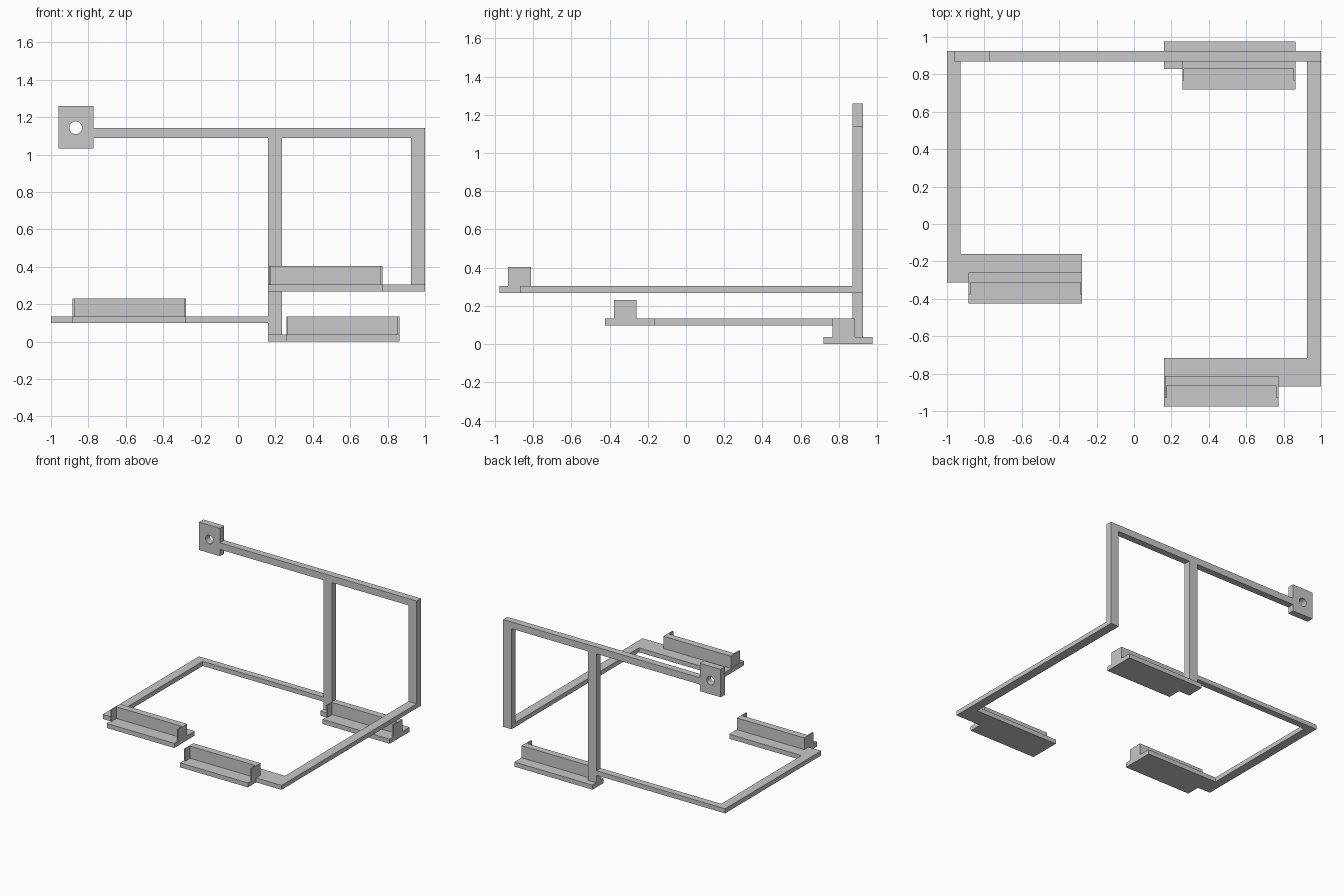
import bpy
import bmesh
from mathutils import Vector

cube = bpy.data.objects.get("Cube")
if cube:
    bpy.data.objects.remove(cube, do_unlink=True)

grey = bpy.data.materials.new("light grey")
grey.use_nodes = True
colour = (0.58, 0.58, 0.58, 1)
grey.diffuse_color = colour
grey.node_tree.nodes["Principled BSDF"].inputs["Base Color"].default_value = colour


def prism(name, outline, low, high, upright=False):
    """Extrude an outline: plan (x, y) along z, or upright (x, z) along y."""
    bm = bmesh.new()
    verts = [bm.verts.new((a, low, b) if upright else (a, b, low)) for a, b in outline]
    face = bm.faces.new(verts)
    depth = high - low
    shift = Vector((0, depth, 0)) if upright else Vector((0, 0, depth))
    grown = bmesh.ops.extrude_face_region(bm, geom=[face])["geom"]
    bmesh.ops.translate(bm, vec=shift,
                        verts=[g for g in grown if isinstance(g, bmesh.types.BMVert)])
    bmesh.ops.recalc_face_normals(bm, faces=bm.faces)
    mesh = bpy.data.meshes.new(name)
    bm.to_mesh(mesh)
    bm.free()
    mesh.materials.append(grey)
    obj = bpy.data.objects.new(name, mesh)
    bpy.context.collection.objects.link(obj)
    return obj


def rect(a0, a1, b0, b1):
    return [(a0, b0), (a1, b0), (a1, b1), (a0, b1)]


def holder(name, x0, x1, back, low, high):
    """Upright wall with a thin forward tab at each end."""
    wall, tab, thin = back - 0.055, back - 0.118, 0.01
    prism(name, [(x0, back), (x0, tab), (x0 + thin, tab), (x0 + thin, wall),
                 (x1 - thin, wall), (x1 - thin, tab), (x1, tab), (x1, back)], low, high)


# Upright frame at the back
BACK0, BACK1 = 0.87, 0.925
prism("upper_frame", [(-0.772, 1.087), (0.925, 1.087), (0.925, 0.268), (1, 0.268),
                      (1, 1.142), (-0.772, 1.142)], BACK0, BACK1, True)
prism("centre_post", rect(0.16, 0.236, 0.037, 1.087), BACK0, BACK1, True)

# Flat arms ending in trays
prism("left_arm", [(1, BACK0), (0.925, BACK0), (0.925, -0.717), (0.16, -0.717),
                   (0.16, -0.975), (0.772, -0.975), (0.772, -0.868), (1, -0.868)],
      0.268, 0.304)
prism("right_arm", [(-1, BACK1), (0.16, BACK1), (0.16, BACK0), (-0.927, BACK0),
                    (-0.927, -0.161), (-0.277, -0.161), (-0.277, -0.424),
                    (-0.885, -0.424), (-0.885, -0.312), (-1, -0.312)], 0.098, 0.135)
prism("back_tray", [(0.16, 0.975), (0.863, 0.975), (0.863, 0.72), (0.258, 0.72),
                    (0.258, 0.83), (0.16, 0.83)], 0, 0.037)

# Walls standing on the trays
holder("front_holder", 0.165, 0.772, -0.812, 0.304, 0.403)
holder("side_holder", -0.885, -0.277, -0.258, 0.135, 0.23)
holder("back_holder", 0.258, 0.863, 0.884, 0.037, 0.135)

# Mounting plate with a round hole
plate = prism("mounting_plate", rect(-0.96, -0.772, 1.033, 1.26), BACK0, BACK1, True)
bpy.ops.mesh.primitive_cylinder_add(vertices=48, radius=0.034, depth=0.3,
                                    location=(-0.868, 0.9, 1.143), rotation=(1.570796, 0, 0))
cutter = bpy.context.object
cutter.name = "hole_cutter"
cutter.hide_render = True
cutter.data.materials.append(grey)
cut = plate.modifiers.new("hole", "BOOLEAN")
cut.operation = "DIFFERENCE"
cut.solver = "EXACT"
cut.object = cutter
bpy.ops.object.select_all(action="DESELECT")
plate.select_set(True)
bpy.context.view_layer.objects.active = plate
bpy.ops.object.modifier_apply(modifier=cut.name)
bpy.data.objects.remove(cutter, do_unlink=True)
bpy.ops.object.shade_smooth_by_angle()
